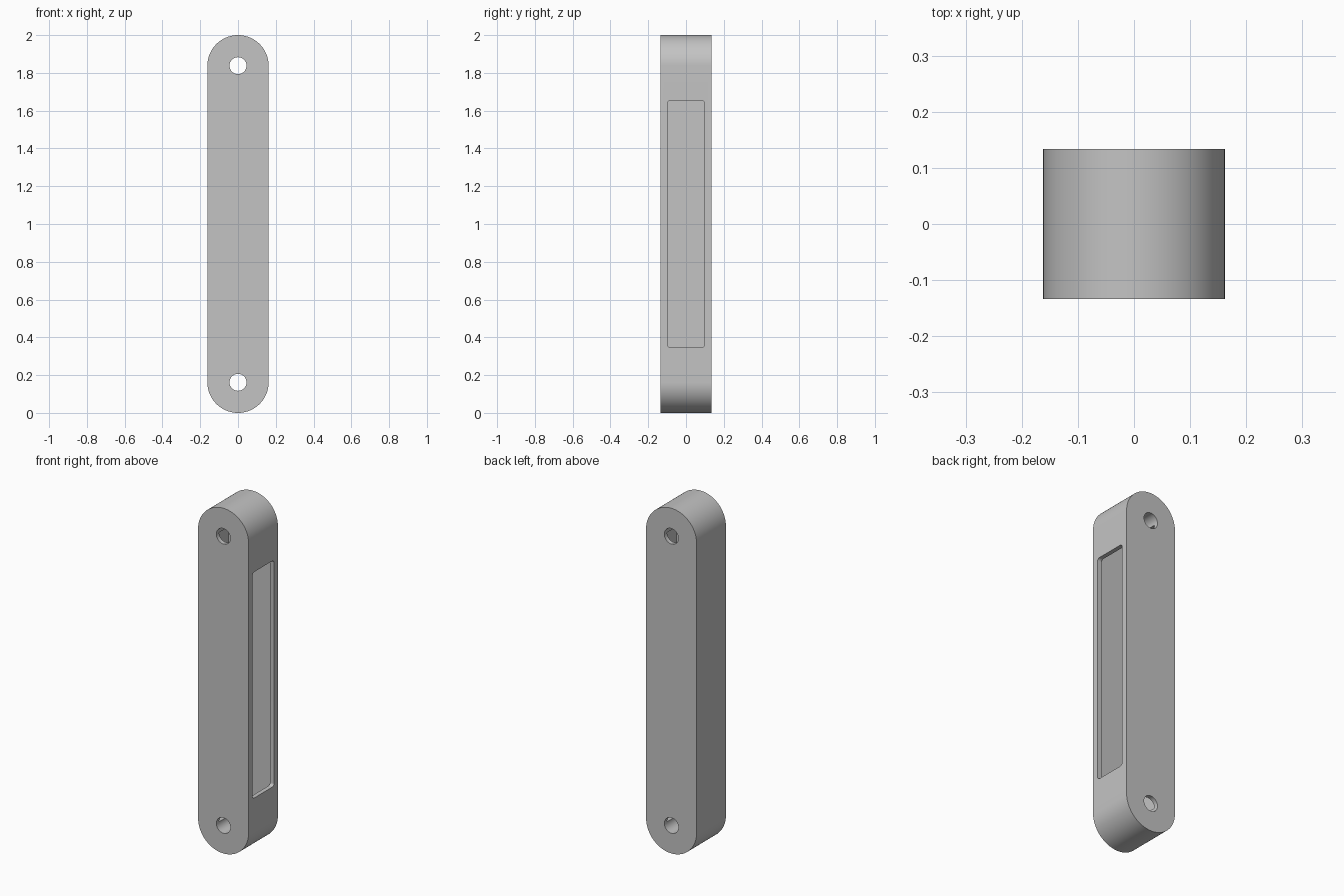
import bpy, bmesh, math
from mathutils import Vector

HALF_W, HALF_D, WALL = 0.162, 0.134, 0.025
HOLE_R = 0.045
MID = 1.0

old = bpy.data.objects.get("Cube")
if old:
    bpy.data.objects.remove(old, do_unlink=True)

grey = bpy.data.materials.new("light_grey")
grey.use_nodes = True
colour = (0.55, 0.55, 0.55, 1)
grey.diffuse_color = colour
grey.node_tree.nodes["Principled BSDF"].inputs["Base Color"].default_value = colour


def rounded_prism(name, half_w, half_h, radius, start, end, axis, centre_z=MID, steps=32):
    """Extrude an upright rounded rectangle along the x or y axis."""
    points = []
    corners = [(1, 1), (-1, 1), (-1, -1), (1, -1)]
    for quarter, (sx, sz) in enumerate(corners):
        for i in range(steps + 1):
            a = math.pi / 2 * (quarter + i / steps)
            u = sx * (half_w - radius) + radius * math.cos(a)
            v = sz * (half_h - radius) + radius * math.sin(a) + centre_z
            points.append(Vector((u, start, v)) if axis == "y" else Vector((start, u, v)))
    bm = bmesh.new()
    face = bm.faces.new([bm.verts.new(p) for p in points])
    grown = bmesh.ops.extrude_face_region(bm, geom=[face])
    shift = Vector((0, end - start, 0)) if axis == "y" else Vector((end - start, 0, 0))
    bmesh.ops.translate(bm, vec=shift,
                        verts=[g for g in grown["geom"] if isinstance(g, bmesh.types.BMVert)])
    bmesh.ops.remove_doubles(bm, verts=bm.verts, dist=1e-5)
    bmesh.ops.recalc_face_normals(bm, faces=bm.faces)
    mesh = bpy.data.meshes.new(name)
    bm.to_mesh(mesh)
    bm.free()
    mesh.materials.append(grey)
    obj = bpy.data.objects.new(name, mesh)
    bpy.context.collection.objects.link(obj)
    return obj


def cut(target, cutter):
    cutter.hide_render = True
    mod = target.modifiers.new("cut", "BOOLEAN")
    mod.operation = "DIFFERENCE"
    mod.solver = "EXACT"
    mod.object = cutter
    bpy.context.view_layer.objects.active = target
    bpy.ops.object.modifier_apply(modifier=mod.name)
    bpy.data.objects.remove(cutter, do_unlink=True)


# Bar with fully rounded ends
body = rounded_prism("housing", HALF_W, MID, HALF_W, -HALF_D, HALF_D, "y")

# Hollow interior between the two end holes
bpy.ops.mesh.primitive_cube_add(size=2, location=(0, 0, MID))
cavity = bpy.context.object
cavity.name = "cavity_cutter"
cavity.scale = (HALF_W - WALL, HALF_D - WALL, MID - HALF_W)
bpy.context.view_layer.update()
cut(body, cavity)

# Window in the left side, opening into the interior
cut(body, rounded_prism("window_cutter", 0.098, 0.655, 0.016, 0.1, 0.2, "x", steps=8))

# Mounting holes through both ends
for z in (HALF_W, 2 * MID - HALF_W):
    cut(body, rounded_prism("hole_cutter", HOLE_R, HOLE_R, HOLE_R, -0.2, 0.2, "y",
                            centre_z=z, steps=12))

# Smooth the curved walls, keep the rims sharp
bpy.ops.object.select_all(action="DESELECT")
body.select_set(True)
bpy.context.view_layer.objects.active = body
bpy.ops.object.shade_smooth_by_angle(angle=math.radians(30))
